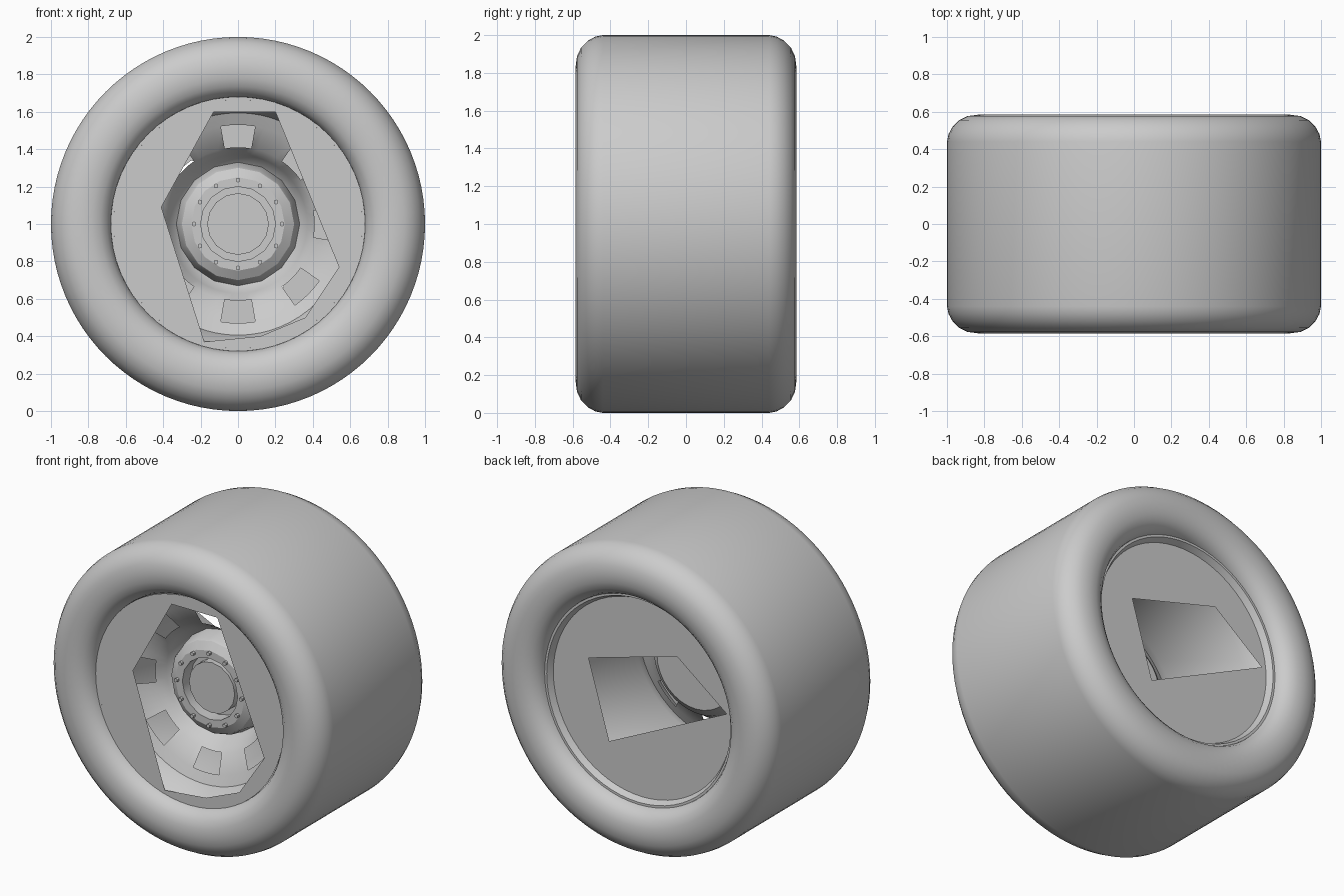
import bpy, bmesh, math
from mathutils import Vector, Matrix

old = bpy.data.objects.get("Cube")
if old:
    bpy.data.objects.remove(old, do_unlink=True)

grey = bpy.data.materials.new("plain grey")
grey.use_nodes = True
grey.diffuse_color = (0.6, 0.6, 0.6, 1)
grey.node_tree.nodes["Principled BSDF"].inputs["Base Color"].default_value = grey.diffuse_color
CENTRE = Vector((0, 0, 1))


def finish(bm, name, angle=35):
    bmesh.ops.recalc_face_normals(bm, faces=bm.faces)
    mesh = bpy.data.meshes.new(name)
    bm.to_mesh(mesh)
    bm.free()
    mesh.materials.append(grey)
    ob = bpy.data.objects.new(name, mesh)
    ob.location = CENTRE
    bpy.context.collection.objects.link(ob)
    bpy.ops.object.select_all(action='DESELECT')
    ob.select_set(True)
    bpy.context.view_layer.objects.active = ob
    bpy.ops.object.shade_smooth_by_angle(angle=math.radians(angle))
    return ob


def lathe(name, profile, sides, skip=None, angle=35):
    """Turn a (radius, y) profile round the axle; skip(row, side) leaves a gap."""
    bm = bmesh.new()
    rings = []
    for r, y in profile:
        ring = []
        for i in range(sides):
            a = math.tau * i / sides
            ring.append(bm.verts.new((r * math.cos(a), y, r * math.sin(a))))
        rings.append(ring)
    for row, (a, b) in enumerate(zip(rings, rings[1:])):
        for i in range(sides):
            if skip and skip(row, i):
                continue
            j = (i + 1) % sides
            bm.faces.new((a[i], a[j], b[j], b[i]))
    bmesh.ops.remove_doubles(bm, verts=bm.verts, dist=0.0001)
    return finish(bm, name, angle)


def cover(name, y, radius, opening):
    """Flat round plate with a many-cornered opening."""
    bm = bmesh.new()
    outer = [(radius * math.cos(math.tau * i / 32), radius * math.sin(math.tau * i / 32))
             for i in range(32)]
    edges = []
    for loop in (outer, opening):
        vs = [bm.verts.new((x, y, z)) for x, z in loop]
        edges += [bm.edges.new((v, vs[i - 1])) for i, v in enumerate(vs)]
    bmesh.ops.triangle_fill(bm, use_beauty=True, edges=edges, normal=(0, 1, 0))
    return finish(bm, name)


# Tyre: half a section, mirrored front to back
half = [(1, 0.44), (0.992, 0.48), (0.97, 0.52), (0.935, 0.555), (0.89, 0.577),
        (0.83, 0.585), (0.78, 0.58), (0.735, 0.565), (0.7, 0.535), (0.682, 0.5),
        (0.675, 0.46)]
section = [(r, -y) for r, y in reversed(half)] + half
lathe("tyre", section, 96)

# Rim barrel and its thin lips
lathe("rim_barrel", [(0.68, -0.5), (0.665, -0.5), (0.64, -0.46), (0.6, -0.38),
                     (0.58, -0.3), (0.59, 0.3), (0.64, 0.44), (0.665, 0.49),
                     (0.68, 0.49)], 64)

# Dished wheel centre with eight windows
lathe("wheel_dish", [(0.6, -0.36), (0.53, -0.33), (0.41, -0.27), (0.37, -0.21),
                     (0.33, -0.14), (0.29, -0.12)], 72,
      skip=lambda row, i: row == 1 and (i + 2) % 9 < 4)

# Hub: stepped flange and recessed centre cap
lathe("hub", [(0.33, -0.14), (0.31, -0.24), (0.3, -0.26), (0.25, -0.29),
              (0.2, -0.29), (0.2, -0.2), (0.165, -0.2), (0.165, -0.27), (0, -0.27)],
      16, angle=25)
lathe("hub_back", [(0.33, -0.14), (0.28, -0.1), (0.2, -0.1), (0, -0.1)], 32)

# Ring of bolts
bm = bmesh.new()
for i in range(12):
    a = math.tau * i / 12
    spot = Matrix.Translation((0.235 * math.cos(a), -0.295, 0.235 * math.sin(a)))
    bmesh.ops.create_cone(bm, cap_ends=True, segments=6, radius1=0.013, radius2=0.013,
                          depth=0.03, matrix=spot @ Matrix.Rotation(math.pi / 2, 4, 'X'))
finish(bm, "hub_bolts")

# Flat covers with angular openings
cover("front_cover", -0.5, 0.668,
      [(-0.13, 0.6), (-0.41, 0.09), (-0.18, -0.63), (0.12, -0.6),
       (0.36, -0.5), (0.54, -0.23), (0.2, 0.6)])
cover("back_cover", 0.45, 0.655,
      [(0.39, 0.16), (-0.25, 0.34), (-0.61, 0.06), (0.24, -0.345)])
